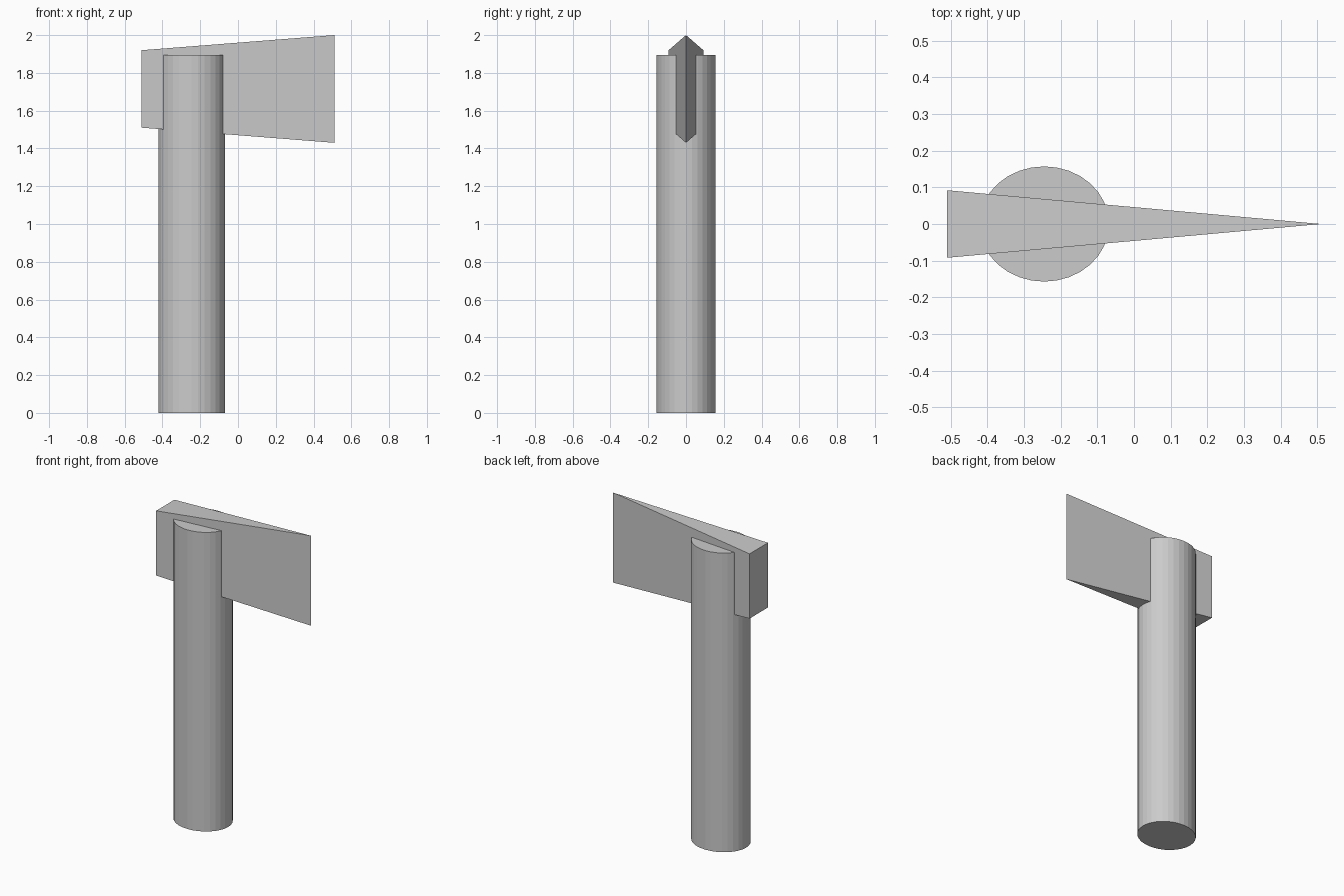
import bpy
import bmesh

if "Cube" in bpy.data.objects:
    bpy.data.objects.remove(bpy.data.objects["Cube"])

# Handle: upright shaft with an oval cross-section
bpy.ops.mesh.primitive_cylinder_add(vertices=32, radius=1, depth=1.895,
                                    location=(-0.245, 0, 0.9475))
handle = bpy.context.object
handle.name = "handle"
handle.scale = (0.177, 0.157, 1)
bpy.ops.object.transform_apply(location=False, rotation=False, scale=True)

# Axe head: wedge from a thick rectangular poll to a tall sharp edge
bm = bmesh.new()
poll = [bm.verts.new((-0.51, y, z)) for y, z in
        ((-0.092, 1.51), (0.092, 1.51), (0.092, 1.92), (-0.092, 1.92))]
edge_low = bm.verts.new((0.51, 0, 1.43))
edge_high = bm.verts.new((0.51, 0, 2.0))
bm.faces.new(poll)
bm.faces.new((poll[0], edge_low, edge_high, poll[3]))
bm.faces.new((poll[1], poll[2], edge_high, edge_low))
bm.faces.new((poll[3], edge_high, poll[2]))
bm.faces.new((poll[0], poll[1], edge_low))
bmesh.ops.recalc_face_normals(bm, faces=bm.faces)
mesh = bpy.data.meshes.new("axe_head")
bm.to_mesh(mesh)
bm.free()
bpy.context.collection.objects.link(bpy.data.objects.new("axe_head", mesh))
